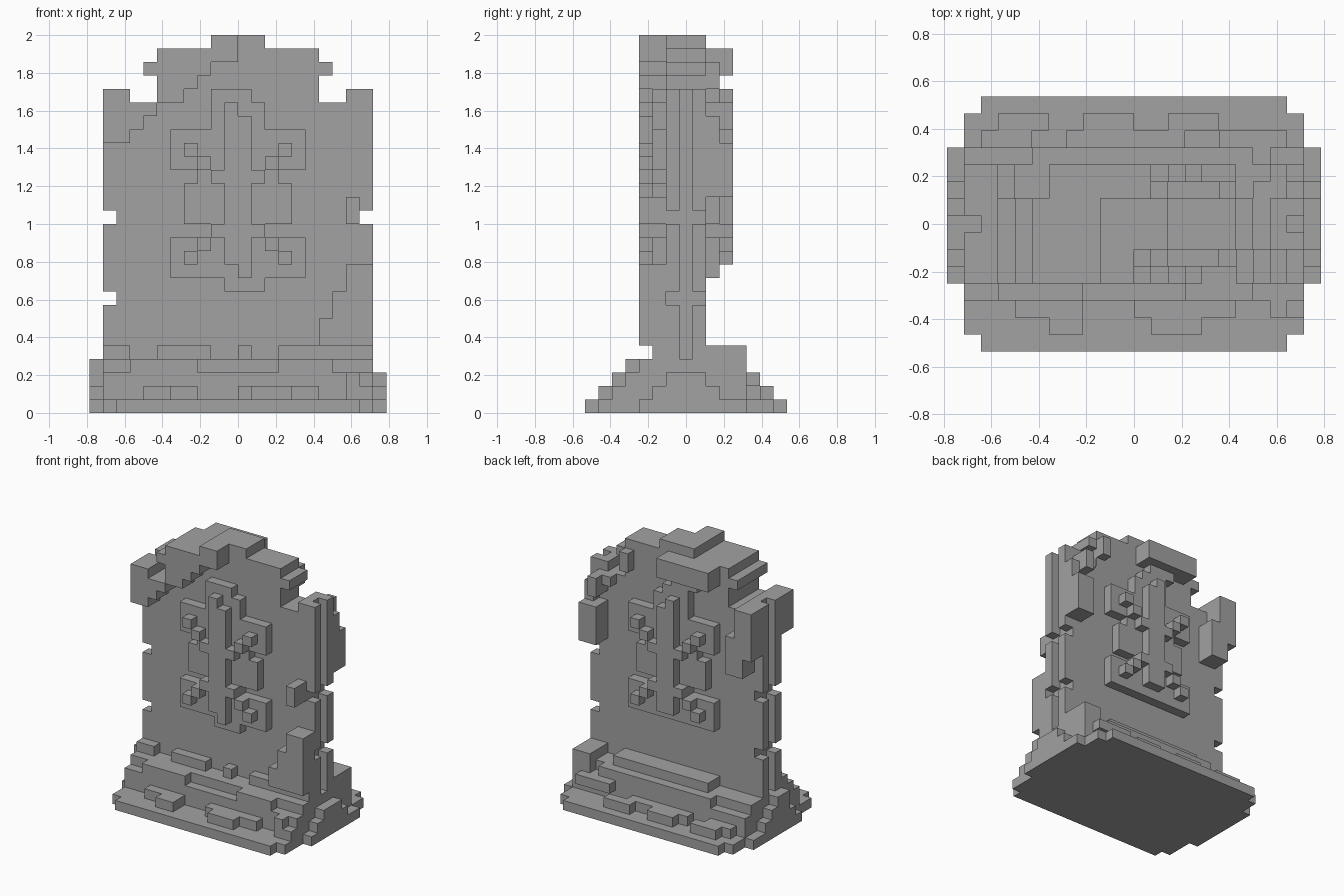
import bpy
import bmesh
from mathutils import Vector

default_cube = bpy.data.objects.get("Cube")
if default_cube:
    bpy.data.objects.remove(default_cube, do_unlink=True)

UNIT = 1 / 14            # edge of one small block
MID = 7.5                # half the depth in blocks
FRONT, BACK = 6, 9       # depth range of the slab

stone = bpy.data.materials.new("grey_stone")
stone.use_nodes = True
stone.diffuse_color = (0.36, 0.36, 0.36, 1)
stone.node_tree.nodes["Principled BSDF"].inputs["Base Color"].default_value = stone.diffuse_color

taken = set()
parts = {}


def fill(part, xs, ys, zs):
    """Fill a box of blocks given as half-open ranges."""
    cells = parts.setdefault(part, set())
    for x in range(*xs):
        for y in range(*ys):
            for z in range(*zs):
                if (x, y, z) not in taken:
                    taken.add((x, y, z))
                    cells.add((x, y, z))


def mirrored(part, xs, ys, zs):
    """Fill a box and its copy across the middle."""
    fill(part, xs, ys, zs)
    fill(part, (-xs[1], -xs[0]), ys, zs)


def build(name, cells):
    """Make one object from the exposed sides of its blocks."""
    bm = bmesh.new()
    corners = {}

    def corner(p):
        key = tuple(p)
        if key not in corners:
            corners[key] = bm.verts.new(((p.x) * UNIT, (p.y - MID) * UNIT, p.z * UNIT))
        return corners[key]

    axes = [Vector(a) for a in ((1, 0, 0), (0, 1, 0), (0, 0, 1))]
    for cell in sorted(cells):
        base = Vector(cell)
        for n in range(len(axes)):
            a, u, v = axes[n], axes[n - 2], axes[n - 1]
            for positive in (True, False):
                step = a if positive else -a
                if tuple(int(c) for c in base + step) in taken:
                    continue
                o = base + a if positive else base
                loop = [o, o + u, o + u + v, o + v]
                if not positive:
                    loop.reverse()
                bm.faces.new([corner(p) for p in loop])
    bmesh.ops.dissolve_limit(bm, angle_limit=0.01, verts=bm.verts, edges=bm.edges)
    mesh = bpy.data.meshes.new(name)
    bm.to_mesh(mesh)
    bm.free()
    mesh.materials.append(stone)
    bpy.context.collection.objects.link(bpy.data.objects.new(name, mesh))


# Stepped plinth, with clipped corners on the lowest course
fill("plinth", (-9, 9), (0, 15), (0, 1))
fill("plinth", (-10, 10), (1, 14), (0, 1))
fill("plinth", (-11, 11), (4, 12), (0, 1))
fill("plinth", (-10, 10), (3, 12), (1, 3))
fill("plinth", (-10, 10), (4, 11), (3, 4))
mirrored("plinth", (10, 11), (5, 10), (1, 2))
mirrored("plinth", (10, 11), (6, 9), (2, 3))

# Rubble lying on the plinth steps
for x0, x1, y, z in ((-7, -3, 2, 1), (-5, -3, 1, 1), (0, 6, 2, 1), (1, 4, 1, 1),
                     (-8, -3, 3, 3), (3, 7, 3, 3), (8, 10, 2, 1), (8, 9, 2, 2),
                     (-9, -6, 12, 1), (-4, 3, 12, 1), (-3, 0, 13, 1), (2, 5, 13, 1),
                     (5, 9, 12, 2), (-8, -5, 13, 1), (-6, 7, 11, 3)):
    fill("rubble", (x0, x1), (y, y + 1), (z, z + 1))
fill("rubble", (-11, -10), (6, 8), (3, 4))
for x0, x1 in ((-10, -8), (-6, -2), (0, 1), (3, 10)):
    fill("rubble", (x0, x1), (5, FRONT), (4, 5))
fill("rubble", (-5, 6), (BACK, 11), (4, 5))
fill("rubble", (8, 10), (BACK, 12), (3, 5))

# Upright slab with a rounded head
fill("slab", (-9, 9), (FRONT, BACK), (4, 23))
fill("slab", (-6, 6), (FRONT, BACK), (23, 27))
fill("slab", (-2, 2), (FRONT, BACK), (27, 28))
mirrored("slab", (6, 7), (FRONT, BACK), (25, 26))
mirrored("slab", (8, 9), (FRONT, BACK), (23, 24))

# Twin edge strips, broken by gaps
for y in (FRONT, BACK - 1):
    for z0, z1 in ((4, 8), (9, 14), (15, 24)):
        mirrored("edge_strips", (9, 10), (y, y + 1), (z0, z1))

# Raised ornament: backing panel, upright bar and four bent arms
half_widths = [5, 5, 5, 2, 4, 4, 4, 3, 5, 5, 5, 2, 2]
for name, panel_y, bar_y, lift in (("front_ornament", 5, 4, 0), ("back_ornament", 9, 10, 1)):
    deep, proud = (panel_y, panel_y + 1), (bar_y, bar_y + 1)
    for row, w in enumerate(half_widths):
        fill(name, (-w, w), deep, (10 + row, 11 + row))
    fill(name, (-2, 1), deep, (23, 24))
    if not lift:
        fill(name, (-1, 2), deep, (9, 10))
    fill(name, (-1, 0), proud, (11, 23))
    fill(name, (0, 1), proud, (10 + lift, 22))
    for n in range(3):
        for z in (17 + n, 13 - n):
            mirrored(name, (1 + n, 2 + n), proud, (z, z + 1))

# Overgrowth hanging over the front of the head, stepping up to the middle
drip = [20, 20, 21, 22, 23, 23, 24, 25, 26, 26]


def crown(x):
    d = abs(x + 0.5)
    return 28 if d < 2 else 27 if d < 6 else 23 if d < 8 else 24


for n, z in enumerate(drip):
    x = n - len(drip)
    fill("front_overgrowth", (x, x + 1), (4, FRONT), (z, crown(x)))
fill("front_overgrowth", (-7, -6), (4, FRONT), (25, 26))

# Overgrowth climbing the lower front corner
for x, top in zip(range(6, 10), (7, 9, 11, 11)):
    fill("corner_overgrowth", (x, x + 1), (4, FRONT), (5, top))
fill("corner_overgrowth", (8, 9), (4, FRONT), (14, 16))

# Overgrowth on the back of the head
fill("back_overgrowth", (-5, 1), (BACK, 11), (25, 27))
fill("back_overgrowth", (-3, 0), (BACK, 10), (24, 25))
fill("back_overgrowth", (-10, -8), (BACK, 11), (19, 24))
fill("back_overgrowth", (-9, -7), (BACK, 11), (17, 21))
fill("back_overgrowth", (8, 10), (BACK, 11), (16, 20))
for n, x in enumerate(range(9, 4, -1)):
    fill("back_overgrowth", (x, x + 1), (BACK, 10 + n % 2), (20 + n, min(22 + n, crown(x))))

for part, cells in parts.items():
    build(part, cells)
